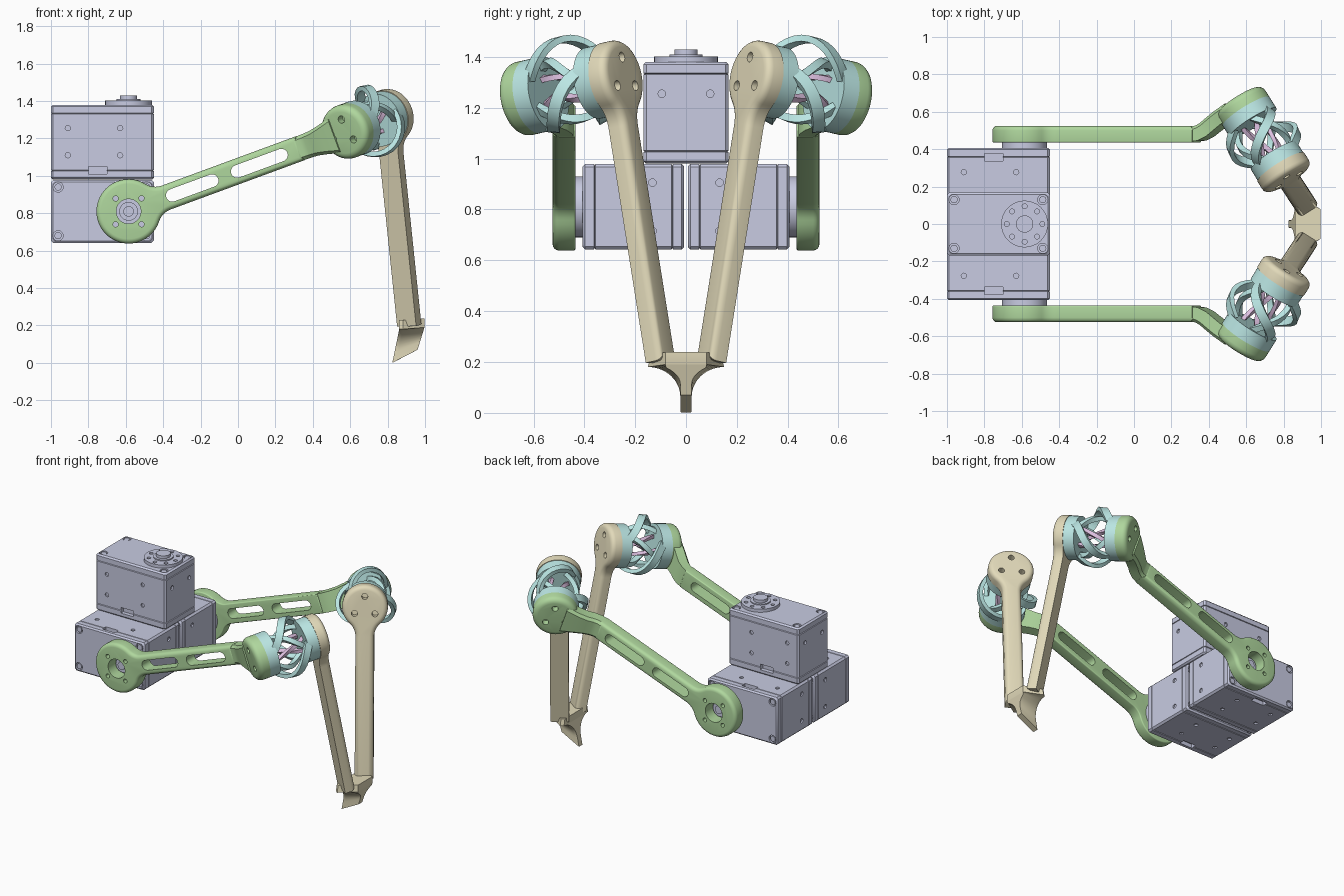
import bpy, bmesh
from math import sin, cos, pi, sqrt, atan2, radians
from mathutils import Vector, Matrix

if "Cube" in bpy.data.objects:
    bpy.data.objects.remove(bpy.data.objects["Cube"])

def material(name, rgb):
    m = bpy.data.materials.new(name)
    m.diffuse_color = (*rgb, 1)
    m.use_nodes = True
    m.node_tree.nodes["Principled BSDF"].inputs["Base Color"].default_value = m.diffuse_color
    return m

GREY = material("casing", (0.58, 0.60, 0.76))
GREEN = material("arm_green", (0.43, 0.68, 0.34))
TAN = material("leg_tan", (0.76, 0.70, 0.49))
TEAL = material("flexure_teal", (0.50, 0.80, 0.78))
PINK = material("strut_pink", (0.72, 0.52, 0.74))

def frame(x, y, z, o):
    return Matrix((x, y, z)).transposed().to_4x4() if o is None else \
        Matrix.Translation(o) @ Matrix((x, y, z)).transposed().to_4x4()

def mesh_from(name, lofts, M):
    """Skin every loft (a list of equal point rows) and cap its ends."""
    bm = bmesh.new()
    for rows in lofts:
        vs = [[bm.verts.new(M @ Vector(p)) for p in r] for r in rows]
        n = len(vs[0])
        for a, b in zip(vs, vs[1:]):
            for i in range(n):
                bm.faces.new((a[i], a[(i + 1) % n], b[(i + 1) % n], b[i]))
        bm.faces.new(vs[0][::-1])
        bm.faces.new(vs[-1])
    bmesh.ops.recalc_face_normals(bm, faces=bm.faces)
    me = bpy.data.meshes.new(name)
    bm.to_mesh(me)
    bm.free()
    ob = bpy.data.objects.new(name, me)
    bpy.context.collection.objects.link(ob)
    return ob

def add(name, lofts, M, mat, cut=None, mirror=True):
    ob = mesh_from(name, lofts, M)
    cutter = None
    if cut:
        cutter = mesh_from(name + "_cutter", cut, M)
        cutter.hide_render = True
        b = ob.modifiers.new("holes", 'BOOLEAN')
        b.operation, b.object, b.solver = 'DIFFERENCE', cutter, 'EXACT'
    if mirror:
        m = ob.modifiers.new("mirror", 'MIRROR')
        m.use_axis = (False, True, False)
        m.use_mirror_merge = False
    # bake modifiers so no helper objects remain
    dg = bpy.context.evaluated_depsgraph_get()
    me = bpy.data.meshes.new_from_object(ob.evaluated_get(dg))
    ob.modifiers.clear()
    ob.data = me
    if cutter:
        bpy.data.objects.remove(cutter)
    me.materials.clear()
    me.materials.append(mat)
    for p in me.polygons:
        p.use_smooth = True
        p.material_index = 0
    me.set_sharp_from_angle(angle=radians(33))
    return ob

def circle(x, y, r, n=32):
    return [(x + r * cos(2 * pi * k / n), y + r * sin(2 * pi * k / n)) for k in range(n)]

def cyl(x, y, r, z0, z1, n=24):
    return [[(*p, z) for p in circle(x, y, r, n)] for z in (z0, z1)]

def ring_of(count, pitch, r, z0, z1, start=0.0, x=0.0):
    return [cyl(x + pitch * cos(start + 2 * pi * k / count), pitch * sin(start + 2 * pi * k / count),
                r, z0, z1, 16) for k in range(count)]

def slot(x0, x1, r, z0, z1):
    pts = [(x1 - r + r * cos(t), r * sin(t)) for t in (-pi / 2 + pi * k / 10 for k in range(11))]
    pts += [(x0 + r - r * cos(t), -r * sin(t)) for t in (-pi / 2 + pi * k / 10 for k in range(11))]
    return [[(*p, z) for p in pts] for z in (z0, z1)]

def keyhole(r, h, f, L):
    """Round head flowing through a fillet into a straight bar; takes an inset."""
    def fn(i):
        R, H, F = r - i, h - i, f + i
        dx = sqrt((R + F) ** 2 - (H + F) ** 2)
        a = atan2(H + F, dx)
        up = [(L - i, H)]
        up += [(dx + F * cos(t), H + F + F * sin(t))
               for t in (1.5 * pi + (a - pi / 2) * k / 8 for k in range(9))]
        up += [(R * cos(t), R * sin(t)) for t in (a + (pi - a) * k / 24 for k in range(1, 25))]
        return up + [(x, -y) for x, y in reversed(up[:-1])]
    return fn

def rounded(fn, z0, z1, e0, e1):
    """Plate from z0 to z1 with edge radius e0 / e1 at each face."""
    rows = []
    for z, e, s, ks in ((z0, e0, 1, range(5)), (z1, e1, -1, range(4, -1, -1))):
        for k in (ks if e else (4,)):
            t = pi / 2 * k / 4
            rows.append([(*p, z + s * e * (1 - cos(t))) for p in fn(e * (1 - sin(t)))])
    return rows

def turn(rows, M):
    return [[M @ Vector(p) for p in r] for r in rows]

# --- servo housings: local z runs from connector end to horn end
def servo(name, M, mirror):
    def section(z, i):
        x0, x1, y, c = -1 + i, -0.45 - i, 0.168 - i, 0.012
        return [(x0 + c, -y, z), (x1 - c, -y, z), (x1, c - y, z), (x1, y - c, z),
                (x1 - c, y, z), (x0 + c, y, z), (x0, y - c, z), (x0, c - y, z)]
    body = [section(z, i) for z, i in ((0, .01), (.01, 0), (.045, 0), (.048, .006), (.051, 0),
            (.35, 0), (.353, .006), (.356, 0), (.39, 0), (.4, .01))]
    lay, side = Matrix.Rotation(pi / 2, 4, 'X'), Matrix.Rotation(pi / 2, 4, 'Y')
    cut, screws = [], []
    for s in (-1, 1):
        for x in (-0.91, -0.63):
            for z in (0.13, 0.275):
                cut.append(turn(cyl(x, z, .014, s * .158, s * .2, 12), lay))
        cut.append([[(x, s * y, z) for x, z in ((-.8, .03), (-.7, .03), (-.7, .07), (-.8, .07))]
                    for y in (.14, .2)])
        for y in (-.095, .095):
            cut.append(turn(cyl(-.275, y, .015, -.725 + s * .265, -.725 + s * .3, 12), side))
        for x in (-.962, -.488):
            for z in (0, .4):
                w = 1 if z else -1
                cut.append(cyl(x, s * .13, .027, z - w * .015, z + w * .02, 20))
                screws.append(cyl(x, s * .13, .019, z - w * .02, z - w * .004, 16))
    add(name, [body], M, GREY, cut, mirror)
    add(name + "_screws", screws, M, GREY, None, mirror)

servo_top = Matrix.Translation((0, 0, 0.98))
servo_low = frame((1, 0, 0), (0, 0, 1), (0, -1, 0), (0, 0.407, 0.81))
servo("upper_servo", servo_top, False)
servo("lower_servos", servo_low, True)

# --- horns
add("upper_horn", [cyl(-.585, 0, .125, .395, .422, 48)], servo_top, GREY,
    ring_of(8, .095, .013, .41, .44, 0, -.585), False)
add("upper_horn_hub", [cyl(-.585, 0, .065, .41, .43, 32), cyl(-.585, 0, .046, .42, .45, 32)],
    servo_top, GREY, None, False)
add("lower_horns", [cyl(-.585, 0, .12, -.03, .01, 48), cyl(-.585, 0, .05, -.055, 0, 32),
                    cyl(-.585, 0, .028, -.065, 0, 20)], servo_low, GREY)

# --- upper arms: ring and slotted bar, outward bend, tilted end disc
ang = radians(20.2)
arm = frame((cos(ang), 0, sin(ang)), (-sin(ang), 0, cos(ang)), (0, -1, 0), (-.585, 0, .81))
holes = [cyl(0, 0, .066, -.6, -.4, 32), slot(.215, .51, .034, -.6, -.4), slot(.585, .905, .034, -.6, -.4)]
holes += ring_of(4, .098, .014, -.6, -.4, radians(25))
add("upper_arms", [rounded(keyhole(.172, .068, .1, .98), -.525, -.435, .025, .008)], arm, GREEN, holes)

path = [(.95, -.48, .066), (1.0, -.486, .067), (1.035, -.503, .068), (1.07, -.53, .07),
        (1.117, -.564, .08), (1.19, -.608, .1)]
bend = []
for k, (d, z, h) in enumerate(path):
    p, q = path[max(k - 1, 0)], path[min(k + 1, len(path) - 1)]
    t = Vector((q[0] - p[0], q[1] - p[1])).normalized() if k else Vector((1, 0))
    n, c = Vector((-t.y, t.x)) * .041, .018
    bend.append([(d + a * n.x, b, z + a * n.y) for a, b in
                 ((-1, -h + c), (-.6, -h), (1, -h), (1, h), (-.6, h), (-1, h - c))])
add("arm_bends", [bend], arm, GREEN)

O, T = Vector((.56, .665, 1.23)), Vector((.825, .24, 1.325))
LEN, axis = (T - O).length, (T - O).normalized()
leg_dir = Vector((.118, -.18, -1.12))
leg_dir = (leg_dir - axis * leg_dir.dot(axis)).normalized()
side = axis.cross(leg_dir)
joint, knee = frame(leg_dir, side, axis, O), frame(leg_dir, side, axis, T)
add("arm_end_discs", [rounded(lambda i: circle(0, 0, .147 - i, 48), 0, .076, .035, 0)], joint, GREEN,
    ring_of(3, .072, .02, -.05, .045, pi))

# --- flexible joints: two end discs, bowed straps and inner struts
add("joint_discs", [cyl(0, 0, .147, .076, .148, 48), cyl(0, 0, .143, LEN - .15, LEN - .075, 48)], joint, TEAL)

def strap(a0, twist, r0, bow, w, t, z0=.135, z1=LEN - .135, n=14):
    at = lambda u: Vector(((r0 + bow * sin(pi * u)) * cos(a0 + twist * u),
                           (r0 + bow * sin(pi * u)) * sin(a0 + twist * u), z0 + (z1 - z0) * u))
    rows = []
    for k in range(n + 1):
        u = k / n
        p, tan = at(u), (at(u + .01) - at(u - .01)).normalized()
        rad = Vector((p.x, p.y, 0))
        rad = (rad - tan * rad.dot(tan)).normalized()
        b = tan.cross(rad)
        rows.append([p + rad * i * t / 2 + b * j * w / 2 for i, j in ((-1, -1), (1, -1), (1, 1), (-1, 1))])
    return rows

thirds = [2 * pi * k / 3 for k in range(3)]
add("joint_straps", [strap(a, 1.9, .12, .075, .05, .026) for a in thirds]
    + [strap(a + 1.0, -1.5, .1, .03, .032, .03) for a in thirds], joint, TEAL)
add("joint_struts", [strap(a + .5, 2.0, .065, -.015, .026, .022) for a in thirds], joint, PINK)

# --- legs and shared foot
add("legs", [rounded(keyhole(.147, .06, .12, 1.135), -.076, 0, 0, .03)], knee, TAN,
    ring_of(3, .076, .02, -.045, .05, pi))

def foot_row(u, hw, lift=0.0):
    fx, fz, bx, bz = .997 - .037 * u, .19 - .12 * u, .862 - .037 * u, .18 - .18 * u
    f = min(.08, hw)
    return [(fx, -f, fz + lift), (fx, f, fz + lift), (bx + .02, hw, bz + lift), (bx, hw * .9, bz + lift),
            (bx, -hw * .9, bz + lift), (bx + .02, -hw, bz + lift)] if u < 1 else \
           [(fx, -f, fz), (fx, f, fz), (bx + .005, hw, bz + .003), (bx, hw * .9, bz),
            (bx, -hw * .9, bz), (bx + .005, -hw, bz + .003)]

rows = [foot_row(0, .138, .048), foot_row(0, .15)]
rows += [foot_row(.66 * (1 - cos(t)), .15 - .128 * sin(t)) for t in (pi / 2 * k / 10 for k in range(1, 11))]
rows.append(foot_row(1, .021))
add("foot", [rows], Matrix.Identity(4), TAN, None, False)
